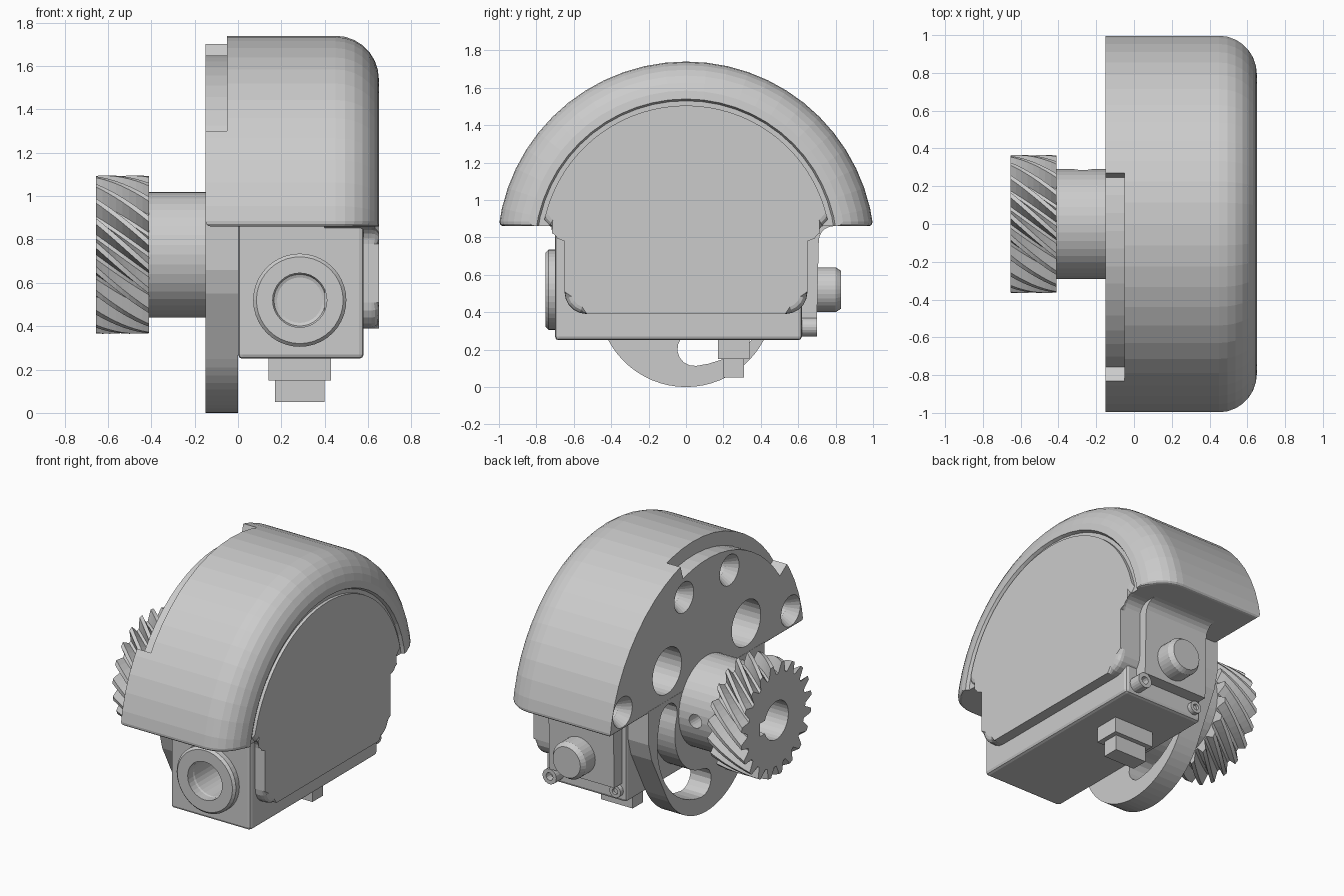
import bpy, bmesh
from math import sin, cos, radians, pi, tau
from mathutils import Vector, Matrix

if "Cube" in bpy.data.objects:
    bpy.data.objects.remove(bpy.data.objects["Cube"])

CZ = 0.73                      # height of the main shaft axis


def finish(name, bm):
    bmesh.ops.recalc_face_normals(bm, faces=bm.faces)
    me = bpy.data.meshes.new(name)
    bm.to_mesh(me)
    bm.free()
    ob = bpy.data.objects.new(name, me)
    bpy.context.collection.objects.link(ob)
    return ob


def lathe(bm, prof, origin, axis, n=32):
    """Closed solid of revolution from (radius, distance) points; ends are capped."""
    rot = Vector((0, 0, 1)).rotation_difference(Vector(axis)).to_matrix()
    rings = [[bm.verts.new(Vector(origin) + rot @ Vector((r * cos(tau * i / n), r * sin(tau * i / n), h)))
              for i in range(n)] for r, h in prof]
    skin(bm, rings)


def skin(bm, rings):
    n = len(rings[0])
    for a, b in zip(rings, rings[1:]):
        for i in range(n):
            bm.faces.new((a[i], a[(i + 1) % n], b[(i + 1) % n], b[i]))
    bm.faces.new(rings[0][::-1])
    bm.faces.new(rings[-1])


def prism(bm, pts, x0, x1):
    """Extrude a (y, z) outline along x."""
    skin(bm, [[bm.verts.new((x, y, z)) for y, z in pts] for x in (x0, x1)])


def box(bm, x0, x1, y0, y1, z0, z1):
    prism(bm, [(y0, z0), (y1, z0), (y1, z1), (y0, z1)], x0, x1)


def arc(cy, cz, r, a0, a1, n):
    return [(cy + r * cos(radians(a0 + (a1 - a0) * i / n)),
             cz + r * sin(radians(a0 + (a1 - a0) * i / n))) for i in range(n + 1)]


def cut(ob, build):
    bm = bmesh.new()
    build(bm)
    tool = finish("cutter", bm)
    tool.hide_render = True
    mod = ob.modifiers.new("cut", 'BOOLEAN')
    mod.object, mod.operation, mod.solver = tool, 'DIFFERENCE', 'EXACT'
    bpy.context.view_layer.objects.active = ob
    bpy.ops.object.modifier_apply(modifier=mod.name)
    bpy.data.objects.remove(tool, do_unlink=True)


def bevel(ob, width, segs):
    mod = ob.modifiers.new("bevel", 'BEVEL')
    mod.width, mod.segments, mod.limit_method = width, segs, 'ANGLE'
    mod.angle_limit = radians(40)


# Hood: turned drum with a rounded rim, sliced flat below
bm = bmesh.new()
rim = arc(0.81, 0.45, 0.2, 0, 90, 7)
lathe(bm, [(1.01, -0.15)] + rim + [(0.80, 0.63)], (0, 0, CZ), (1, 0, 0), 56)
res = bmesh.ops.bisect_plane(bm, geom=bm.verts[:] + bm.edges[:] + bm.faces[:],
                             plane_co=(0, 0, 0.86), plane_no=(0, 0, 1), clear_inner=True)
bmesh.ops.edgeloop_fill(bm, edges=[e for e in res['geom_cut'] if isinstance(e, bmesh.types.BMEdge)])
lip = [e for e in bm.edges if all(abs(v.co.z - 0.86) < 1e-4 and abs(v.co.y) > 0.805 for v in e.verts)]
bmesh.ops.bevel(bm, geom=lip, offset=0.025, segments=3, profile=0.5, affect='EDGES')
hood = finish("hood", bm)


# Rim notch, countersunk screw holes and two large holes in the back of the hood
def hood_cuts(b):
    prism(b, arc(0, CZ, 1.1, 74.5, 145.5, 12) + arc(0, CZ, 0.92, 145.5, 74.5, 12), -0.2, -0.05)
    for s in (-1, 1):
        for y, z in ((0.235, 1.49), (0.87, 0.98)):
            lathe(b, [(0.10, -0.02), (0.10, 0), (0.055, 0.07), (0.055, 0.25)], (-0.15, s * y, z), (1, 0, 0), 24)
        lathe(b, [(0.15, -0.02), (0.15, 0.2)], (-0.15, s * 0.41, 1.075), (1, 0, 0), 28)


cut(hood, hood_cuts)

# Side cover: half disc with a narrower lower body
half = arc(0, CZ, 0.775, 90, 12, 18) + arc(0.73, 0.78, 0.08, 90, 180, 5) + arc(0.53, 0.51, 0.12, 0, -90, 5)
bm = bmesh.new()
prism(bm, half + [(-y, z) for y, z in half[:0:-1]], 0.4, 0.65)
front = [e for e in bm.edges if all(v.co.x > 0.64 for v in e.verts)]
low = [e for e in front if min(v.co.z for v in e.verts) < 0.87]
bmesh.ops.bevel(bm, geom=low, offset=0.035, segments=3, profile=0.5, affect='EDGES')
finish("side_cover", bm)

# Lower gearbox block with its boss, bore and end plate
bm = bmesh.new()
box(bm, 0, 0.58, -0.70, 0.62, 0.25, 0.88)
block = finish("gearbox_block", bm)
cut(block, lambda b: lathe(b, [(0.125, -0.1), (0.125, 0.3)], (0.285, -0.7, 0.52), (0, 1, 0), 32))
bevel(block, 0.02, 2)

bm = bmesh.new()
lathe(bm, [(0.215, 0), (0.215, 0.04), (0.20, 0.055)], (0.285, -0.695, 0.52), (0, -1, 0), 40)
boss = finish("front_boss", bm)
cut(boss, lambda b: lathe(b, [(0.125, -0.2), (0.125, 0.2)], (0.285, -0.7, 0.52), (0, 1, 0), 32))

bm = bmesh.new()
prism(bm, [(0.6, 0.37), (0.70, 0.37)] + arc(0.79, 0.78, 0.08, 180, 90, 5) + [(0.79, 0.87), (0.6, 0.87)], 0.03, 0.5)
finish("end_plate", bm)

bm = bmesh.new()
lathe(bm, [(0.12, 0), (0.12, 0.10), (0.10, 0.13)], (0.285, 0.70, 0.52), (0, 1, 0), 32)
finish("shaft_stub", bm)

# Small screw bosses on the end of the block
for i, (x, r, d) in enumerate(((0.50, 0.05, 0.08), (0.06, 0.04, 0.03))):
    bm = bmesh.new()
    lathe(bm, [(r, 0), (r, d)], (x, 0.62, 0.32), (0, 1, 0), 20)
    ob = finish("screw_boss_%d" % (i + 1), bm)
    cut(ob, lambda b: lathe(b, [(r * 0.5, d * 0.4), (r * 0.5, 0.2)], (x, 0.62, 0.32), (0, 1, 0), 12))

# Stepped connector below the block
bm = bmesh.new()
box(bm, 0.14, 0.43, 0.17, 0.34, 0.15, 0.26)
box(bm, 0.17, 0.40, 0.20, 0.31, 0.05, 0.15)
finish("connector", bm)

# Back lobe with curved adjustment slot
side = [(0.6, 0.88), (0.6, 0.66), (0.57, 0.55)]
lobe_pts = side + arc(0, 0.47, 0.47, -28, -152, 22) + [(-y, z) for y, z in side[::-1]]
bm = bmesh.new()
prism(bm, lobe_pts, -0.15, 0)
lobe = finish("back_lobe", bm)
ea = radians(-84)
eb = radians(20)
slot = (arc(0, 0.62, 0.51, -84, 20, 14)
        + arc(0.42 * cos(eb), 0.62 + 0.42 * sin(eb), 0.09, 20, 200, 8)[1:-1]
        + arc(0, 0.62, 0.33, 20, -84, 14)
        + arc(0.42 * cos(ea), 0.62 + 0.42 * sin(ea), 0.09, 96, 276, 8)[1:-1])
cut(lobe, lambda b: prism(b, slot, -0.3, 0.1))

# Helical gear: toothed outline twisted along x
bm = bmesh.new()
TEETH, STEPS = 20, 8
rings = []
for k in range(STEPS + 1):
    t = k / STEPS
    ring = []
    for i in range(TEETH):
        for f, r in ((0.0, 0.30), (0.22, 0.30), (0.48, 0.365), (0.74, 0.365)):
            a = tau * (i + f) / TEETH + 0.6 * t
            ring.append(bm.verts.new((-0.655 + 0.245 * t, r * cos(a), CZ + r * sin(a))))
    rings.append(ring)
skin(bm, rings)
gear = finish("helical_gear", bm)

# Hub with radial set-screw hole
bm = bmesh.new()
lathe(bm, [(0.29, -0.41), (0.29, -0.14)], (0, 0, CZ), (1, 0, 0), 40)
hub = finish("gear_hub", bm)
cut(hub, lambda b: lathe(b, [(0.045, 0.17), (0.045, 0.4)], (-0.27, 0, CZ), (0, 1, 0), 20))

# Keyed shaft bore through gear and hub
key = arc(0, CZ, 0.125, 65, 385, 26)
key = key[1:-1] + [(0.125 * cos(radians(25)), CZ + 0.05), (0.17, CZ + 0.05), (0.17, CZ + 0.125)]
key = arc(0, CZ, 0.125, 20, 340, 26) + [(0.17, CZ - 0.043), (0.17, CZ + 0.043)]
for ob in (gear, hub):
    cut(ob, lambda b: prism(b, key, -0.8, -0.22))
